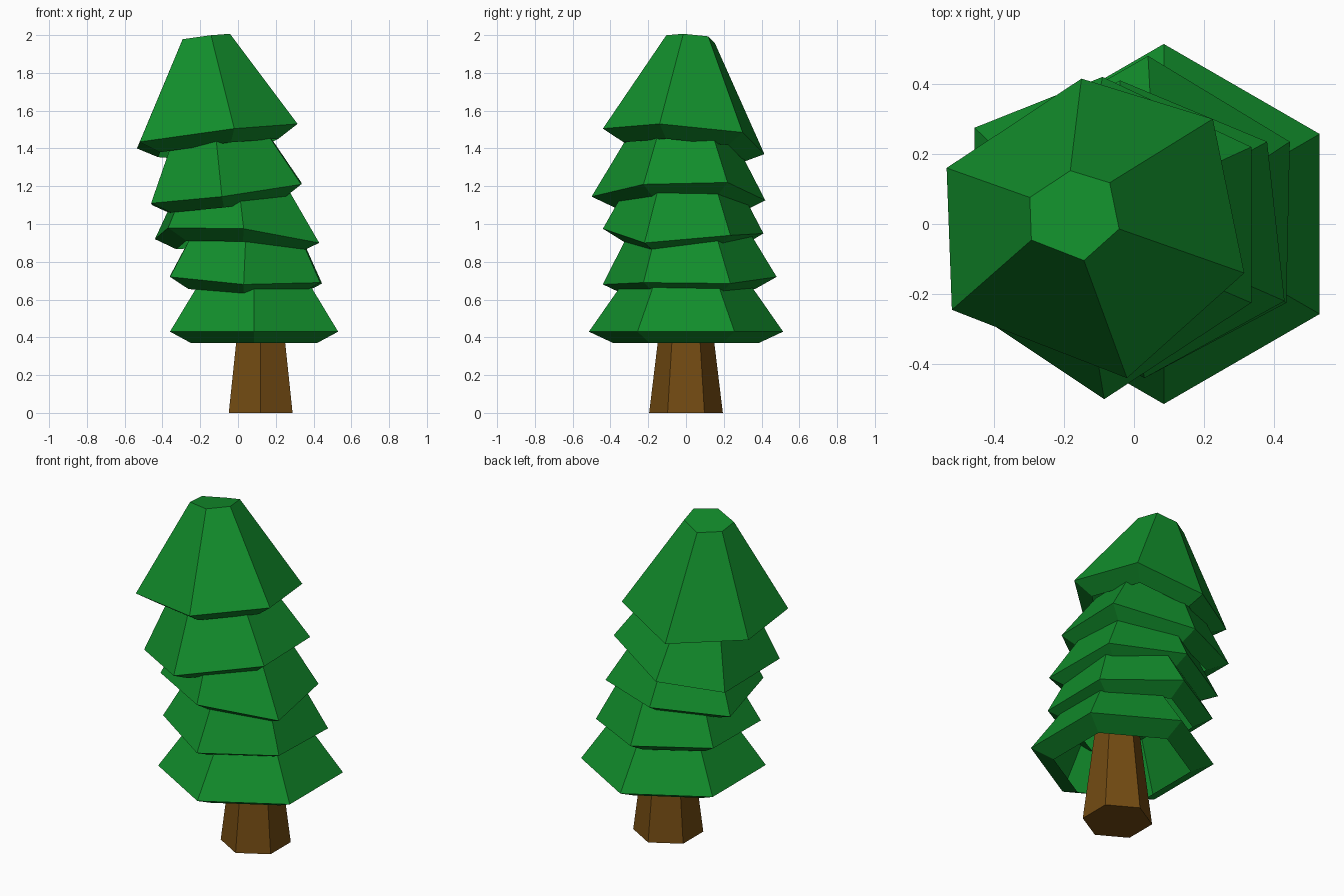
import bpy, math
from mathutils import Vector

if "Cube" in bpy.data.objects:
    bpy.data.objects.remove(bpy.data.objects["Cube"])


def material(name, rgb):
    m = bpy.data.materials.new(name)
    m.diffuse_color = (*rgb, 1)
    m.use_nodes = True
    m.node_tree.nodes["Principled BSDF"].inputs["Base Color"].default_value = m.diffuse_color
    return m


def loft(name, rings, mat, cap_bottom):
    """Join stacked rings (each counter-clockwise from above, bottom ring first)."""
    n = len(rings[0])
    verts = [p for ring in rings for p in ring]
    faces = []
    for r in range(len(rings) - 1):
        for i in range(n):
            a, b = r * n + i, r * n + (i + 1) % n
            faces.append((a, b, b + n, a + n))
    faces.append(tuple(range((len(rings) - 1) * n, len(rings) * n)))
    if cap_bottom:
        faces.append(tuple(reversed(range(n))))
    me = bpy.data.meshes.new(name)
    me.from_pydata(verts, [], faces)
    me.materials.append(mat)
    ob = bpy.data.objects.new(name, me)
    bpy.context.collection.objects.link(ob)
    return ob


def hexagon(cx, cy, z, radius):
    angles = [math.radians(-90 + 60 * i) for i in range(6)]
    return [Vector((cx + radius * math.cos(a), cy + radius * math.sin(a), z)) for a in angles]


def branch_tier(name, rim, rise, top_scale):
    """Open-bottomed skirt: tucked-in lip, wide rim, and a narrower capped top."""
    rim = [Vector(p) for p in rim]
    c = sum(rim, Vector()) / 6
    rise = Vector(rise)
    lip = [c + (p - c) * 0.75 - rise.normalized() * 0.06 for p in rim]
    top = [c + (p - c) * top_scale + rise for p in rim]
    loft(name, [lip, rim, top], green, False)


green = material("needles", (0.006, 0.27, 0.025))
brown = material("bark", (0.17, 0.07, 0.006))

# Tapered trunk
loft("trunk", [hexagon(0.12, 0, 0, 0.195), hexagon(0.12, 0, 0.6, 0.122)], brown, True)

# Level bottom tier
branch_tier("branches_bottom", hexagon(0.085, 0, 0.43, 0.514), (0, 0, 0.28), 0.62)

# Irregular, tilted tiers; corners start at the front
branch_tier("branches_lower",
            [(.03, -.44, .68), (.435, -.225, .69), (.445, .235, .685),
             (.04, .48, .72), (-.36, .25, .725), (-.36, -.21, .72)],
            (0.01, -0.01, 0.29), 0.65)
branch_tier("branches_middle",
            [(.03, -.44, .975), (.43, -.22, .90), (.38, .235, .94),
             (-.04, .41, .95), (-.44, .20, .92), (-.37, -.22, .98)],
            (-0.02, 0, 0.28), 0.65)
branch_tier("branches_upper",
            [(-.085, -.50, 1.145), (.335, -.225, 1.21), (.335, .22, 1.22),
             (-.09, .42, 1.125), (-.455, .275, 1.10), (-.46, -.25, 1.11)],
            (-0.035, 0, 0.29), 0.64)

# Tall top tier with a blunt tip
branch_tier("branches_top",
            [(-.02, -.44, 1.505), (.315, -.14, 1.53), (.225, .30, 1.485),
             (-.15, .415, 1.37), (-.535, .16, 1.40), (-.52, -.245, 1.435)],
            (-0.057, 0.022, 0.53), 0.3)
